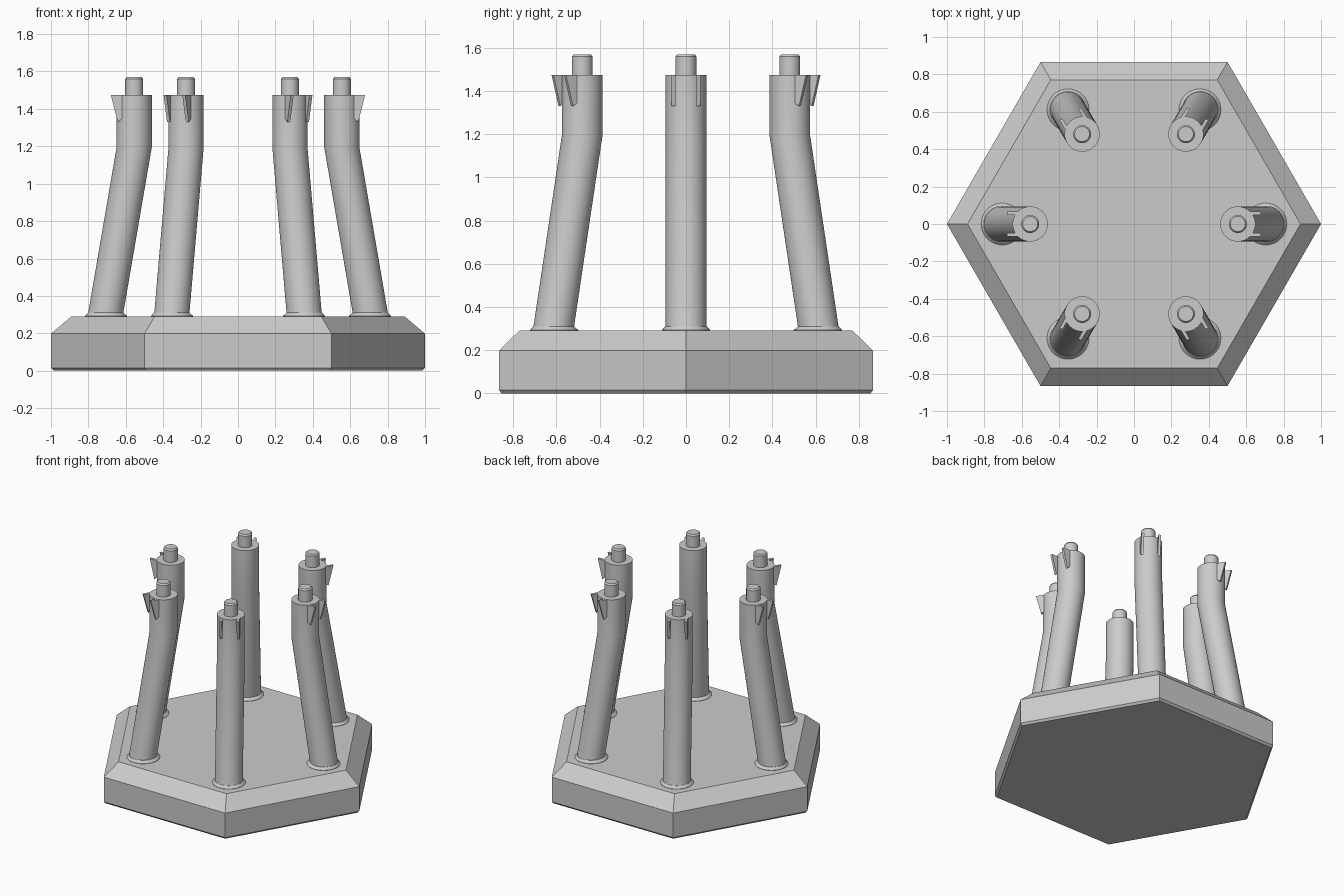
import bpy, math
from mathutils import Matrix, Vector

if "Cube" in bpy.data.objects:
    bpy.data.objects.remove(bpy.data.objects["Cube"])

grey = bpy.data.materials.new("plain grey")
grey.diffuse_color = (0.6, 0.6, 0.6, 1)
grey.use_nodes = True
grey.node_tree.nodes["Principled BSDF"].inputs["Base Color"].default_value = grey.diffuse_color


def make(name, verts, faces, smooth=False):
    mesh = bpy.data.meshes.new(name)
    mesh.from_pydata(verts, [], faces)
    mesh.materials.append(grey)
    obj = bpy.data.objects.new(name, mesh)
    bpy.context.collection.objects.link(obj)
    if smooth:
        bpy.ops.object.select_all(action='DESELECT')
        obj.select_set(True)
        bpy.context.view_layer.objects.active = obj
        bpy.ops.object.shade_smooth_by_angle(angle=math.radians(30))
    return obj


def loft(name, rings, sides, turn, smooth=False):
    """Stack capped rings given as (distance from centre axis, radius, z)."""
    verts, faces = [], []
    for x, r, z in rings:
        for i in range(sides):
            a = 2 * math.pi * i / sides
            verts.append(turn @ Vector((x + r * math.cos(a), r * math.sin(a), z)))
    for k in range(len(rings) - 1):
        for i in range(sides):
            j = (i + 1) % sides
            faces.append((k * sides + i, k * sides + j,
                          (k + 1) * sides + j, (k + 1) * sides + i))
    faces.append(tuple(reversed(range(sides))))
    faces.append(tuple(range((len(rings) - 1) * sides, len(rings) * sides)))
    return make(name, verts, faces, smooth)


def fin(name, y, turn):
    """Thin triangular rib on the outer side of a post top."""
    profile = [(0.60, 1.474), (0.68, 1.474), (0.643, 1.33), (0.60, 1.36)]
    t = 0.009
    verts = [turn @ Vector((x, y + s * t, z)) for s in (-1, 1) for x, z in profile]
    faces = [(0, 1, 2, 3), (7, 6, 5, 4)]
    faces += [(i, i + 4, (i + 1) % 4 + 4, (i + 1) % 4) for i in range(4)]
    make(name, verts, faces)


# Hexagonal base with bevelled rims
loft("base", [(0, 0.985, 0), (0, 1, 0.015), (0, 1, 0.198), (0, 0.89, 0.291)],
     6, Matrix.Identity(3))

# Six bent posts, each with collar, peg and two ribs
for n in range(6):
    turn = Matrix.Rotation(n * math.pi / 3, 3, 'Z')
    loft(f"post_{n}", [(0.712, 0.094, 0.28), (0.555, 0.094, 1.195),
                       (0.555, 0.094, 1.475)], 48, turn, True)
    loft(f"collar_{n}", [(0.705, 0.112, 0.285), (0.705, 0.112, 0.293),
                         (0.708, 0.095, 0.31)], 48, turn, True)
    loft(f"peg_{n}", [(0.555, 0.048, 1.46), (0.555, 0.048, 1.56),
                      (0.555, 0.04, 1.57)], 32, turn, True)
    for side in (-1, 1):
        fin(f"rib_{n}_{'left' if side < 0 else 'right'}", side * 0.058, turn)
